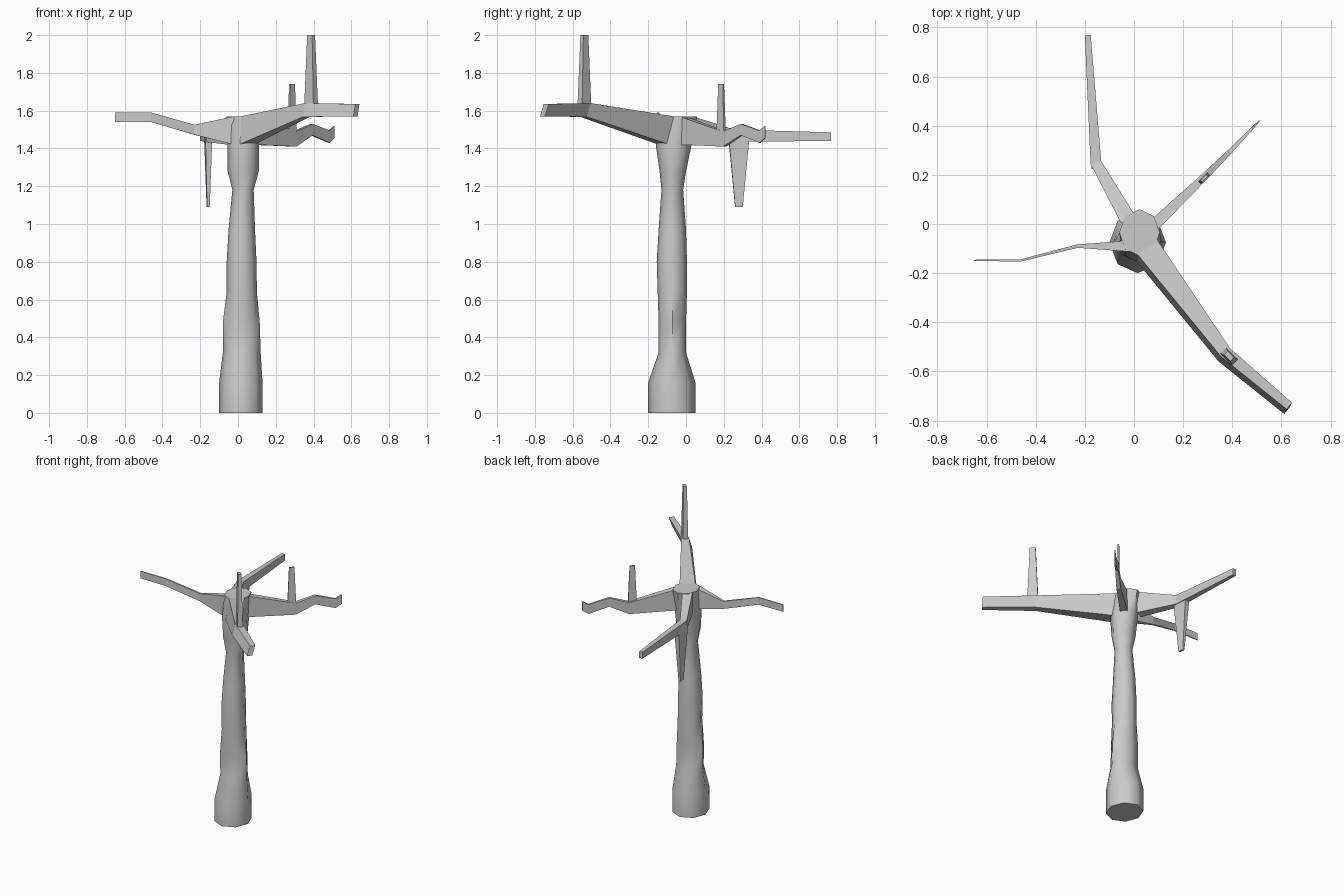
import bpy, bmesh, math
from mathutils import Vector

if "Cube" in bpy.data.objects:
    bpy.data.objects.remove(bpy.data.objects["Cube"])


def loft(name, rings, smooth=False):
    """Skin a list of equal-sized vertex rings and cap both ends."""
    bm = bmesh.new()
    loops = [[bm.verts.new(p) for p in ring] for ring in rings]
    n = len(loops[0])
    for a, b in zip(loops, loops[1:]):
        for i in range(n):
            j = (i + 1) % n
            bm.faces.new((a[i], a[j], b[j], b[i]))
    bm.faces.new(loops[0][::-1])
    bm.faces.new(loops[-1])
    bmesh.ops.recalc_face_normals(bm, faces=bm.faces)
    mesh = bpy.data.meshes.new(name)
    bm.to_mesh(mesh)
    bm.free()
    obj = bpy.data.objects.new(name, mesh)
    bpy.context.collection.objects.link(obj)
    if smooth:
        bpy.ops.object.select_all(action='DESELECT')
        obj.select_set(True)
        bpy.context.view_layer.objects.active = obj
        bpy.ops.object.shade_smooth_by_angle(angle=math.radians(50))
    return obj


def trunk_ring(z, x0, x1, y0, y1, sides=8):
    cx, cy, rx, ry = (x0 + x1) / 2, (y0 + y1) / 2, (x1 - x0) / 2, (y1 - y0) / 2
    return [(cx + rx * math.cos(math.tau * i / sides),
             cy + ry * math.sin(math.tau * i / sides), z) for i in range(sides)]


def branch(name, stations, lean=(0, 0)):
    """Rectangular limb; stations are (x, y, bottom z, top z, width)."""
    pts = [Vector(s[:2]) for s in stations]
    rings = []
    for i, (x, y, zb, zt, w) in enumerate(stations):
        d = Vector((0, 0))
        if i:
            d += (pts[i] - pts[i - 1]).normalized()
        if i < len(pts) - 1:
            d += (pts[i + 1] - pts[i]).normalized()
        d.normalize()
        sx, sy = -d.y * w / 2, d.x * w / 2
        lx, ly = lean
        rings.append([(x + sx + lx, y + sy + ly, zb), (x - sx + lx, y - sy + ly, zb),
                      (x - sx, y - sy, zt), (x + sx, y + sy, zt)])
    return loft(name, rings)


def twig(name, x, y, angle, z0, z1, base, tip):
    """Tapered four-sided stub; base and tip are (length, width) sizes."""
    c, s = math.cos(math.radians(angle)), math.sin(math.radians(angle))
    rings = []
    for z, (a, b) in ((z0, base), (z1, tip)):
        rings.append([(x + (u * a * c - v * b * s) / 2, y + (u * a * s + v * b * c) / 2, z)
                      for u, v in ((-1, -1), (1, -1), (1, 1), (-1, 1))])
    return loft(name, rings)


# Trunk: flared foot, narrow neck and widened crown
trunk = [
    (0.00, -0.10, 0.13, -0.20, 0.05),
    (0.16, -0.10, 0.13, -0.20, 0.05),
    (0.32, -0.08, 0.12, -0.145, 0.00),
    (0.48, -0.08, 0.115, -0.145, 0.00),
    (0.64, -0.06, 0.10, -0.15, 0.005),
    (0.80, -0.06, 0.098, -0.155, 0.005),
    (0.97, -0.05, 0.09, -0.145, 0.00),
    (1.18, -0.03, 0.083, -0.13, -0.015),
    (1.28, -0.055, 0.11, -0.14, 0.00),
    (1.42, -0.055, 0.11, -0.16, 0.03),
    (1.57, -0.06, 0.105, -0.13, 0.06),
]
loft("trunk", [trunk_ring(*r) for r in trunk], smooth=True)

# Four bare branches around the crown
branch("front_right_branch", [(0.055, -0.095, 1.42, 1.57, 0.10),
                              (0.372, -0.522, 1.567, 1.64, 0.05),
                              (0.632, -0.74, 1.57, 1.635, 0.034)], lean=(-0.01, -0.02))
branch("back_right_branch", [(0.065, -0.02, 1.42, 1.57, 0.05),
                             (0.30, 0.205, 1.41, 1.49, 0.028),
                             (0.39, 0.295, 1.47, 1.53, 0.019),
                             (0.482, 0.39, 1.43, 1.495, 0.01),
                             (0.51, 0.42, 1.455, 1.52, 0.006)])
branch("left_branch", [(-0.02, -0.09, 1.42, 1.57, 0.045),
                       (-0.23, -0.09, 1.472, 1.525, 0.014),
                       (-0.46, -0.148, 1.54, 1.59, 0.009),
                       (-0.65, -0.148, 1.54, 1.59, 0.005)])
branch("back_left_branch", [(-0.025, 0.02, 1.42, 1.57, 0.065),
                            (-0.155, 0.25, 1.435, 1.50, 0.045),
                            (-0.188, 0.768, 1.44, 1.485, 0.024)])

# Broken twigs
twig("front_right_twig", 0.387, -0.538, -45, 1.61, 2.0, (0.07, 0.035), (0.037, 0.022))
twig("back_right_twig", 0.286, 0.186, 45, 1.45, 1.74, (0.058, 0.016), (0.034, 0.010))
twig("back_left_twig", -0.158, 0.28, 94, 1.46, 1.09, (0.11, 0.036), (0.04, 0.014))
